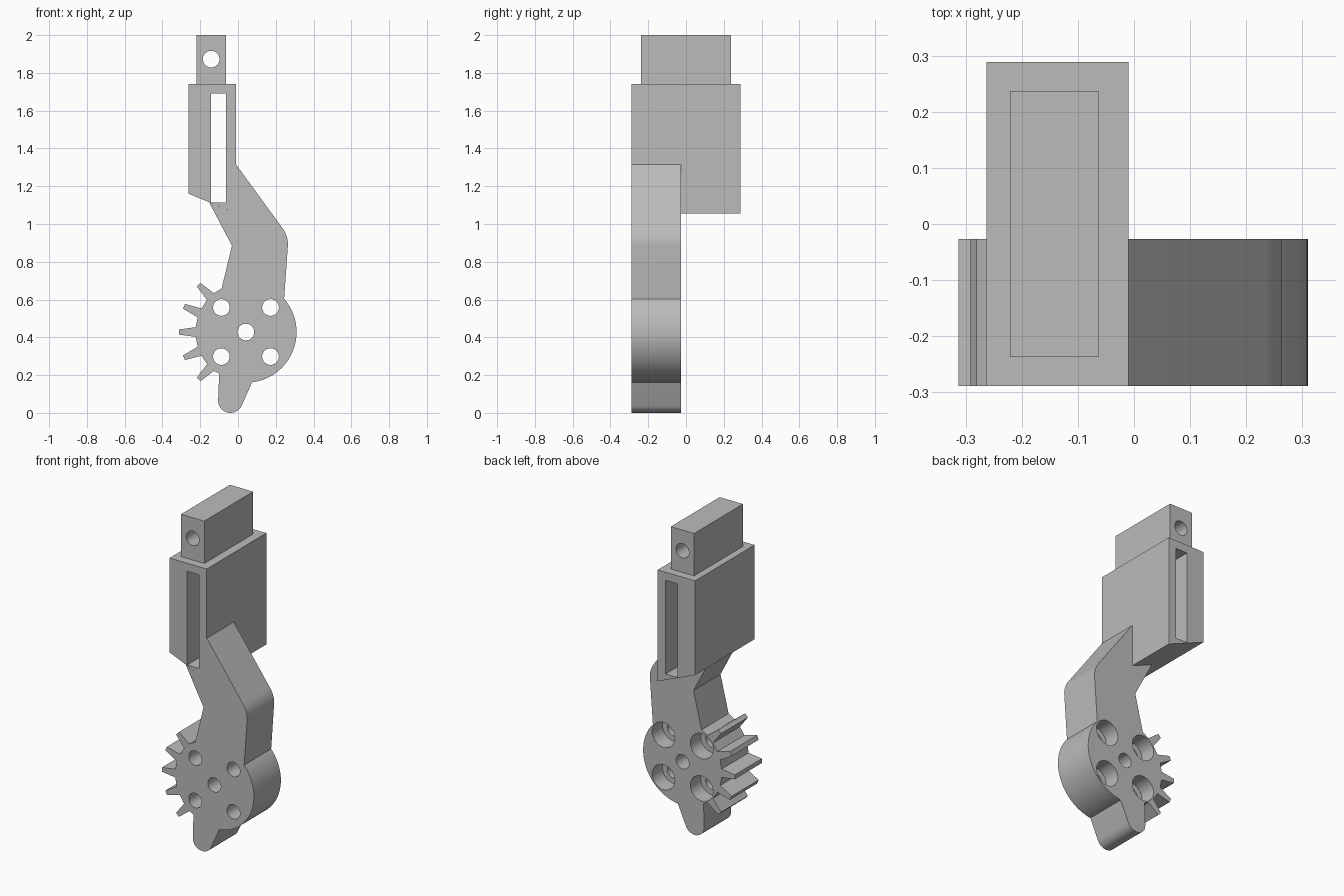
import bpy, bmesh, math
from mathutils import Vector

if "Cube" in bpy.data.objects:
    bpy.data.objects.remove(bpy.data.objects["Cube"], do_unlink=True)

GREY = (0.5, 0.5, 0.5, 1)
mat = bpy.data.materials.new("plain grey")
mat.use_nodes = True
mat.diffuse_color = GREY
mat.node_tree.nodes["Principled BSDF"].inputs["Base Color"].default_value = GREY

FRONT, ARM_BACK, BACK = -0.289, -0.027, 0.289


def prism(name, outline, y0, y1):
    """Extrude an x-z outline from y0 to y1."""
    bm = bmesh.new()
    face = bm.faces.new([bm.verts.new((x, y0, z)) for x, z in outline])
    new = bmesh.ops.extrude_face_region(bm, geom=[face])["geom"]
    bmesh.ops.translate(bm, vec=(0, y1 - y0, 0),
                        verts=[v for v in new if isinstance(v, bmesh.types.BMVert)])
    bmesh.ops.recalc_face_normals(bm, faces=bm.faces)
    mesh = bpy.data.meshes.new(name)
    bm.to_mesh(mesh)
    bm.free()
    obj = bpy.data.objects.new(name, mesh)
    bpy.context.collection.objects.link(obj)
    mesh.materials.append(mat)
    return obj


def polar(c, r, deg):
    a = math.radians(deg)
    return (c[0] + r * math.cos(a), c[1] + r * math.sin(a))


def arc(c, r, a0, a1, n):
    return [polar(c, r, a0 + (a1 - a0) * i / n) for i in range(n + 1)]


def rect(x0, x1, z0, z1):
    return [(x0, z0), (x1, z0), (x1, z1), (x0, z1)]


def cut(target, cutters):
    for c in cutters:
        mod = target.modifiers.new("cut", "BOOLEAN")
        mod.operation, mod.solver, mod.object = "DIFFERENCE", "EXACT", c
        bpy.ops.object.select_all(action="DESELECT")
        bpy.context.view_layer.objects.active = target
        target.select_set(True)
        bpy.ops.object.modifier_apply(modifier=mod.name)
        bpy.data.objects.remove(c, do_unlink=True)


def drill(c, r, y0=-0.5, y1=0.5):
    return prism("drill_cutter", arc(c, r, 0, 352.5, 47), y0, y1)


# Arm with round hub, tail and gear teeth
hub = (0.042, 0.428)
outline = [(-0.01, 1.056), (-0.01, 1.315)]
p, q, s = Vector((0.235, 0.979)), Vector((0.267, 0.935)), Vector((0.264, 0.885))
for i in range(9):
    t = i / 8
    outline.append(tuple(p * (1 - t) ** 2 + q * 2 * t * (1 - t) + s * t * t))
outline += arc(hub, 0.268, 41, -83, 40)
outline += arc((-0.04, 0.065), 0.065, -25, -183, 20)
outline += [(-0.1, 0.208)]
for k in range(5):
    mid = 225 - 22.5 * k
    for r, off in ((0.267, 5.5), (0.355, 2.2), (0.355, -2.2), (0.267, -5.5)):
        outline.append(polar(hub, r, mid + off))
outline += [(-0.087, 0.658), (-0.032, 0.885), (-0.153, 1.115)]
arm = prism("geared_arm", outline, FRONT, ARM_BACK)

# Hub holes: one plain centre hole and four counterbored from behind
cutters = [drill(hub, 0.044)]
for dx in (-0.13, 0.13):
    for dz in (-0.13, 0.13):
        c = (hub[0] + dx, hub[1] + dz)
        cutters += [drill(c, 0.044), drill(c, 0.077, ARM_BACK - 0.1, 0.1)]
cut(arm, cutters)

# Finger block with slanted underside and through slot
block = prism("slotted_block", [(-0.263, 1.161), (-0.01, 1.056), (-0.01, 1.74), (-0.263, 1.74)],
              FRONT, BACK)
cut(block, [prism("slot_cutter", rect(-0.143, -0.064, 1.115, 1.69), -0.5, 0.5)])

# Narrow top lug with cross hole
lug = prism("top_lug", rect(-0.221, -0.063, 1.74, 2.0), -0.237, 0.237)
cut(lug, [drill((-0.142, 1.873), 0.044)])

for obj in (arm, block, lug):
    bpy.ops.object.select_all(action="DESELECT")
    bpy.context.view_layer.objects.active = obj
    obj.select_set(True)
    bpy.ops.object.shade_smooth_by_angle(angle=math.radians(25))
